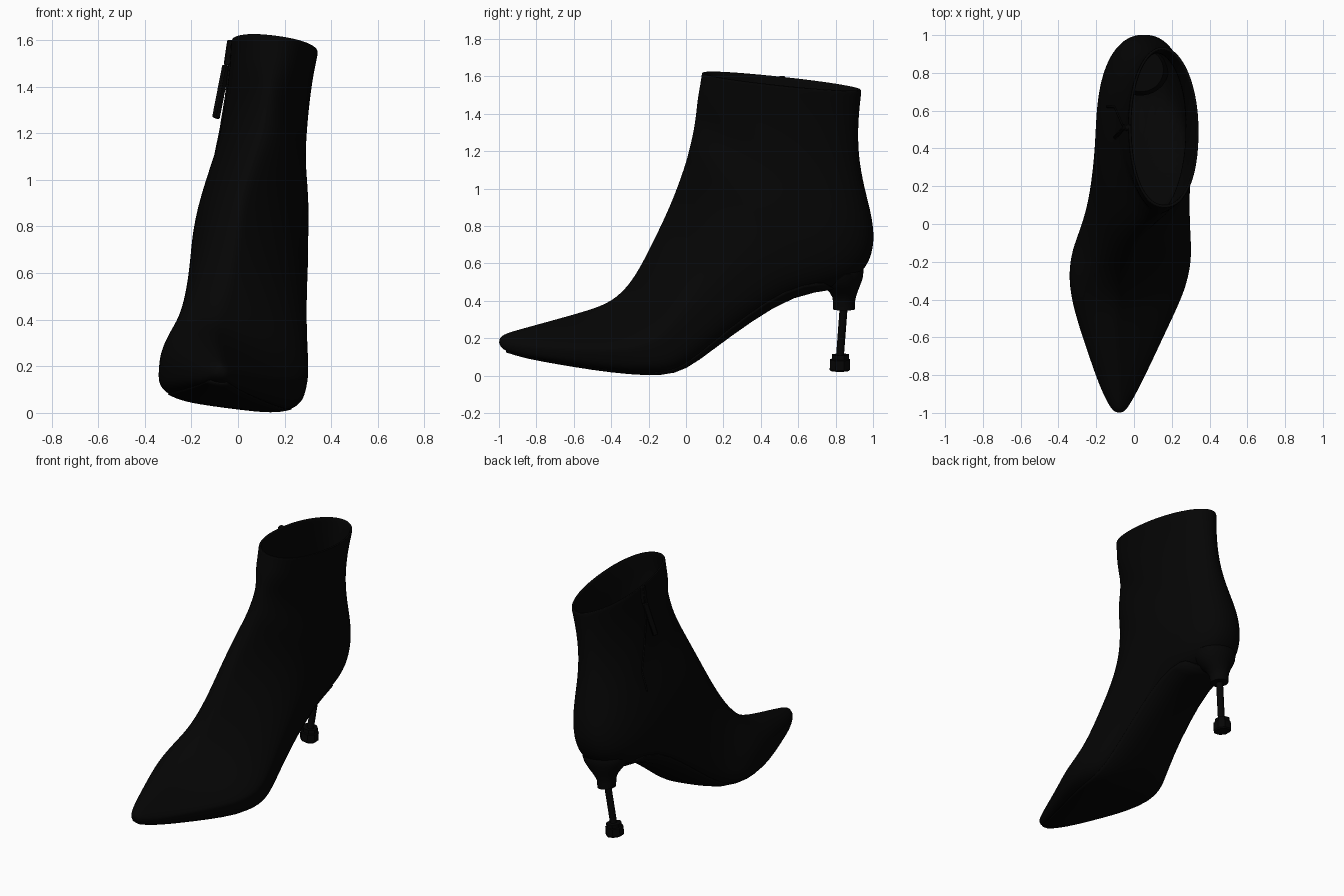
import bpy, bmesh, math
from mathutils import Vector

cube = bpy.data.objects.get("Cube")
if cube:
    bpy.data.objects.remove(cube, do_unlink=True)


def material(name, value, rough):
    m = bpy.data.materials.new(name)
    m.use_nodes = True
    col = (value, value, value, 1)
    m.diffuse_color = col
    b = m.node_tree.nodes["Principled BSDF"]
    b.inputs["Base Color"].default_value = col
    b.inputs["Roughness"].default_value = rough
    return m


leather = material("black leather", 0.0015, 0.6)
hardware = material("black hardware", 0.0015, 0.5)


def add_object(name, bm, mat, angle=40, subsurf=0):
    bmesh.ops.recalc_face_normals(bm, faces=bm.faces)
    mesh = bpy.data.meshes.new(name)
    bm.to_mesh(mesh)
    bm.free()
    mesh.materials.append(mat)
    ob = bpy.data.objects.new(name, mesh)
    bpy.context.collection.objects.link(ob)
    if subsurf:
        mod = ob.modifiers.new("smooth", "SUBSURF")
        mod.levels = mod.render_levels = subsurf
    bpy.ops.object.select_all(action="DESELECT")
    bpy.context.view_layer.objects.active = ob
    ob.select_set(True)
    bpy.ops.object.shade_smooth_by_angle(angle=math.radians(angle))
    return ob


def loft(bm, rings):
    loops = [[bm.verts.new(p) for p in ring] for ring in rings]
    n = len(loops[0])
    for a, b in zip(loops, loops[1:]):
        for i in range(n):
            j = (i + 1) % n
            bm.faces.new((a[i], a[j], b[j], b[i]))
    bm.faces.new(loops[0])
    bm.faces.new(loops[-1])


# Boot sections, fanning from the toe to the rim:
# instep y, z, sole or back y, z, half width, squareness, sideways shift
SECTIONS = [
    (-1.0, .20, -1.0, .16, .022, .9, -.06), (-.97, .225, -.96, .128, .052, .8, -.06),
    (-.87, .253, -.86, .098, .105, .75, -.055), (-.72, .295, -.7, .073, .17, .68, -.045),
    (-.56, .34, -.5, .045, .245, .6, -.033), (-.42, .385, -.3, .026, .31, .55, -.015),
    (-.33, .46, -.12, .018, .32, .55, .002), (-.26, .56, 0, .045, .296, .55, .018),
    (-.18, .72, .15, .155, .27, .6, .02), (-.1, .89, .35, .3, .256, .65, .014),
    (-.05, 1.02, .58, .44, .252, .72, .007), (-.01, 1.14, .8, .468, .248, .8, 0),
    (.01, 1.22, .95, .54, .24, .85, 0), (.028, 1.3, 1.012, .68, .219, .88, 0),
    (.042, 1.38, 1.0, .84, .194, .9, 0), (.053, 1.44, .955, 1.0, .183, .94, 0),
    (.063, 1.5, .922, 1.18, .178, .98, 0), (.075, 1.56, .922, 1.36, .179, 1, 0),
    (.082, 1.61, .938, 1.5, .187, 1, 0), (.083, 1.62, .942, 1.53, .188, 1, 0),
]
SIDES = 32
ROLL = 0.13


def ring(sec, inset=0.0):
    ay, az, by, bz, w, e, shift = sec
    a, b = Vector((0, ay, az)), Vector((0, by, bz))
    mid = (a + b) / 2
    half = (a - b).length / 2
    grow = 1 - inset / half
    bias = min(1, 0.73 + 3 * max(0, e - 0.9))
    foot = min(1, max(0, (0.85 - e) / 0.2))
    points = []
    for i in range(SIDES):
        t = math.tau * i / SIDES
        c, s = math.cos(t), math.sin(t)
        # Square sole, and an instep that slopes more on the outer side
        ex = e if c < 0 else 0.9 + foot * (0.4 if s > 0 else 0.1)
        along = ((1 - math.copysign(abs(c) ** ex, c)) / 2) ** bias
        dx = (w - inset) * math.copysign(abs(s) ** ex, s)
        p = mid + (a.lerp(b, along) - mid) * grow
        ridge = -0.3 * w * foot * max(0, c) ** 2
        p.x = -0.015 + 0.125 * (p.z - 0.2) + shift + dx + ridge
        p.z -= ROLL * dx
        points.append(p)
    return points


# Upper with open shaft and inner lining
outer = [ring(s) for s in SECTIONS]
lining = [ring(s, 0.018) for s in reversed(SECTIONS[10:])]
bm = bmesh.new()
loft(bm, outer + lining)
add_object("boot_upper", bm, leather, 60, 2)

# Thin outsole following the underside
bm = bmesh.new()
mid = SIDES // 2
strip = range(mid - 4, mid + 5)
rows = []
for pts in outer[1:12]:
    rows.append([bm.verts.new(pts[i]) for i in strip])
for r, q in zip(rows, rows[1:]):
    for i in range(len(r) - 1):
        bm.faces.new((r[i], r[i + 1], q[i + 1], q[i]))
sole = add_object("outsole", bm, leather, 60, 1)
thick = sole.modifiers.new("thickness", "SOLIDIFY")
thick.thickness = 0.007
thick.offset = 0


# Heel parts built as stacked ovals: centre x, front y, back y, z, half width
def stack(name, levels, mat, sides, angle=35):
    bm = bmesh.new()
    rings = []
    for cx, y0, y1, z, w in levels:
        pts = []
        for i in range(sides):
            t = math.tau * (i + 0.5) / sides
            pts.append((cx + w * math.sin(t),
                        (y0 + y1) / 2 + (y1 - y0) / 2 * math.cos(t),
                        z - ROLL * w * math.sin(t)))
        rings.append(pts)
    loft(bm, rings)
    return add_object(name, bm, mat, angle)


stack("heel_cup", [
    (.005, .787, .903, .355, .058), (.005, .785, .905, .40, .06),
    (.008, .782, .909, .42, .066), (.014, .765, .918, .45, .085),
    (.02, .73, .93, .48, .112), (.026, .69, .945, .52, .14),
    (.032, .68, .95, .56, .15), (.036, .7, .93, .62, .12)], leather, 32)
stack("heel_stem", [(-.035, .80, .843, .08, .022),
                    (.002, .822, .866, .38, .022)], hardware, 12)
stack("heel_tip", [(-.04, .772, .872, .026, .05), (-.04, .764, .88, .034, .058),
                   (-.038, .766, .882, .085, .058), (-.036, .776, .874, .088, .049),
                   (-.036, .778, .876, .112, .049)], hardware, 8, 30)


# Zip running down the side of the shaft
side = SIDES * 3 // 4
path = [outer[i][side] for i in range(len(outer) - 1, 12, -1)]
curve = bpy.data.curves.new("zip", "CURVE")
curve.dimensions = "3D"
curve.bevel_depth = 0.006
curve.bevel_resolution = 1
line = curve.splines.new("POLY")
line.points.add(len(path) - 1)
for pt, p in zip(line.points, path):
    pt.co = (*p, 1)
curve.materials.append(hardware)
bpy.context.collection.objects.link(bpy.data.objects.new("side_zip", curve))


# Zip slider and hanging pull tab
def bar(name, top, bottom, width, depth):
    bm = bmesh.new()
    bmesh.ops.create_cube(bm, size=1)
    direction = Vector(top) - Vector(bottom)
    turn = direction.to_track_quat("Z", "Y")
    for v in bm.verts:
        size = Vector((v.co.x * width, v.co.y * depth, v.co.z * direction.length))
        v.co = turn @ size + (Vector(top) + Vector(bottom)) / 2
    ob = add_object(name, bm, hardware)
    mod = ob.modifiers.new("soft edges", "BEVEL")
    mod.width = 0.005


top = path[0]
bar("zip_slider", (top.x, top.y, top.z), (top.x - .016, top.y, 1.49), .035, .03)
bar("zip_pull", (top.x - .02, top.y, 1.49), (-.095, top.y - .05, 1.265), .022, .035)
